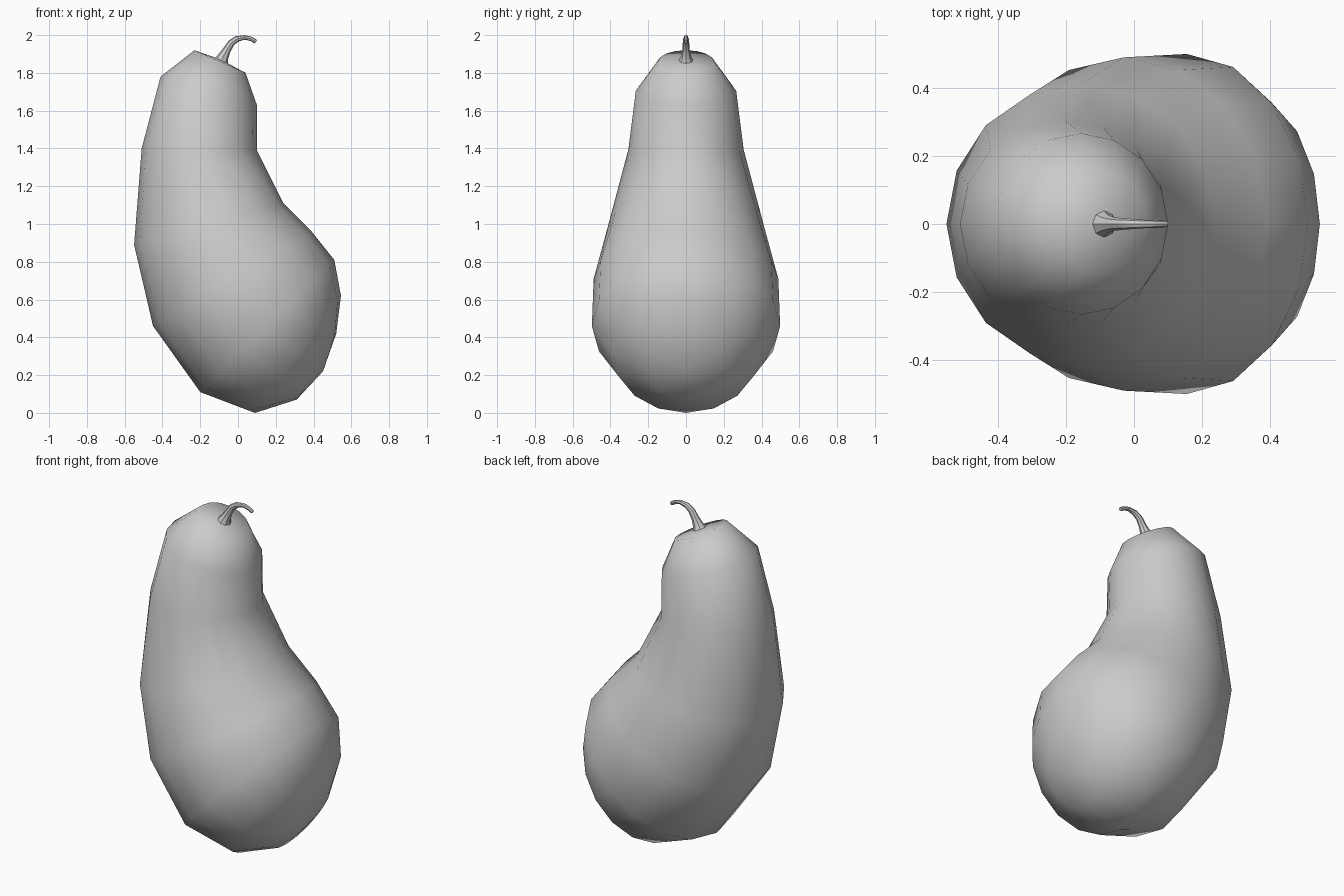
import bpy
import bmesh
from math import cos, sin, pi

if "Cube" in bpy.data.objects:
    bpy.data.objects.remove(bpy.data.objects["Cube"])


def tube(name, rings, sides, start=None, end=None):
    """Loft circular rings tilted in the xz plane: (x, z, across_x, across_z, y_radius)."""
    bm = bmesh.new()
    loops = []
    for x, z, ax, az, ry in rings:
        loops.append([bm.verts.new((x + ax * cos(2 * pi * i / sides),
                                    ry * sin(2 * pi * i / sides),
                                    z + az * cos(2 * pi * i / sides)))
                      for i in range(sides)])
    for a, b in zip(loops, loops[1:]):
        for i in range(sides):
            j = (i + 1) % sides
            bm.faces.new((a[i], a[j], b[j], b[i]))
    for loop, tip in ((loops[0], start), (loops[-1], end)):
        if tip:
            pole = bm.verts.new((tip[0], 0, tip[1]))
            for i in range(sides):
                bm.faces.new((loop[i], loop[(i + 1) % sides], pole))
        else:
            bm.faces.new(loop)
    bmesh.ops.recalc_face_normals(bm, faces=bm.faces)
    mesh = bpy.data.meshes.new(name)
    bm.to_mesh(mesh)
    bm.free()
    obj = bpy.data.objects.new(name, mesh)
    bpy.context.collection.objects.link(obj)
    return obj


def ring(left, right):
    """Circular ring spanning two points of the front profile."""
    ax, az = (right[0] - left[0]) / 2, (right[1] - left[1]) / 2
    return (left[0] + ax, left[1] + az, ax, az, (ax * ax + az * az) ** 0.5)


# Bent fruit body: left and right profile points from crown to base
profile = [((-.23, 1.92), (.04, 1.80)), ((-.41, 1.78), (.10, 1.63)),
           ((-.51, 1.40), (.10, 1.39)), ((-.55, .89), (.24, 1.11)),
           ((-.45, .46), (.39, .96)), ((-.20, .11), (.51, .81)),
           ((.09, 0), (.545, .62)), ((.31, .07), (.52, .42))]
body = tube("fruit_body", [ring(*p) for p in profile], 16,
            start=(-.09, 1.87), end=(.45, .22))
for poly in body.data.polygons:
    poly.use_smooth = True

# Curved stem: flared foot, thin hooked tip
stem_rings = [(-.09, 1.86, .037, -.016, .042), (-.079, 1.885, .026, -.013, .028),
              (-.06, 1.92, .019, -.010, .020), (-.035, 1.96, .014, -.012, .017),
              (-.005, 1.98, .008, -.014, .015), (.035, 1.988, 0, -.012, .012),
              (.07, 1.98, -.004, -.011, .011), (.095, 1.965, -.006, -.009, .009)]
stem = tube("stem", stem_rings, 8)
bpy.ops.object.select_all(action='DESELECT')
stem.select_set(True)
bpy.context.view_layer.objects.active = stem
bpy.ops.object.shade_smooth_by_angle(angle=pi / 6)
